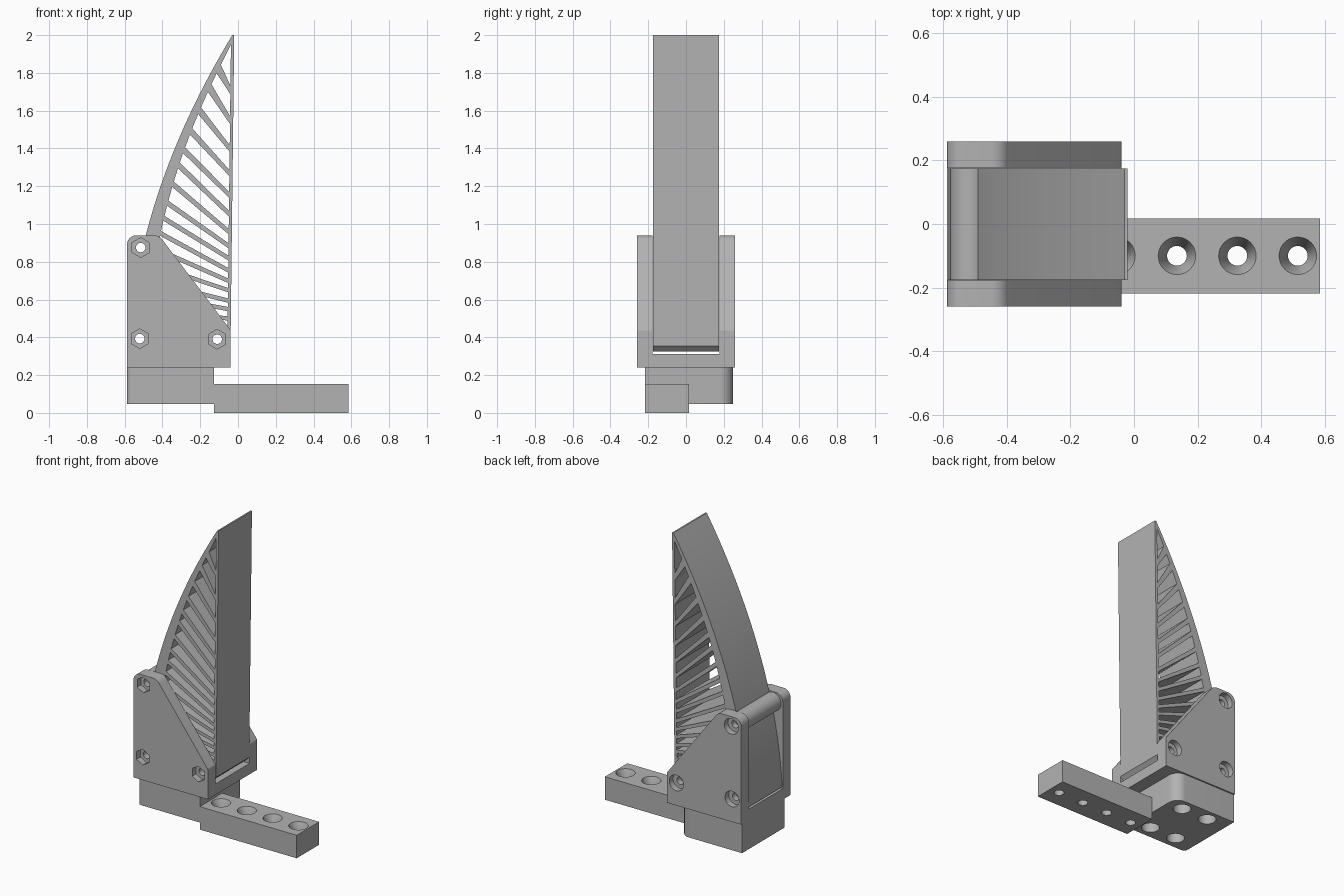
import bpy, bmesh, math
from mathutils import Vector, Matrix

cube = bpy.data.objects.get("Cube")
if cube:
    bpy.data.objects.remove(cube, do_unlink=True)

grey = bpy.data.materials.new("plain grey")
grey.use_nodes = True
COLOUR = (0.45, 0.45, 0.45, 1)
grey.diffuse_color = COLOUR
grey.node_tree.nodes["Principled BSDF"].inputs["Base Color"].default_value = COLOUR


def make(name, bm):
    bmesh.ops.recalc_face_normals(bm, faces=bm.faces)
    mesh = bpy.data.meshes.new(name)
    bm.to_mesh(mesh)
    bm.free()
    mesh.materials.append(grey)
    obj = bpy.data.objects.new(name, mesh)
    bpy.context.collection.objects.link(obj)
    return obj


def rounded(corners, steps=8):
    """Outline from (u, v, radius) corners, with each corner filleted."""
    out = []
    for i, (u, v, r) in enumerate(corners):
        p = Vector((u, v))
        if not r:
            out.append(p)
            continue
        a = (Vector(corners[i - 1][:2]) - p).normalized()
        b = (Vector(corners[(i + 1) % len(corners)][:2]) - p).normalized()
        half = a.angle(b) / 2
        centre = p + (a + b).normalized() * r / math.sin(half)
        start = p + a * r / math.tan(half) - centre
        end = p + b * r / math.tan(half) - centre
        for k in range(steps + 1):
            t = k / steps
            out.append(centre + start.lerp(end, t).normalized() * r)
    return out


def add_prism(bm, outline, axis, lo, hi):
    def place(p, d):
        return (p[0], d, p[1]) if axis == "Y" else (p[0], p[1], d)
    bottom = [bm.verts.new(place(p, lo)) for p in outline]
    top = [bm.verts.new(place(p, hi)) for p in outline]
    bm.faces.new(bottom)
    bm.faces.new(top)
    n = len(outline)
    for i in range(n):
        j = (i + 1) % n
        bm.faces.new((bottom[i], bottom[j], top[j], top[i]))


def prism(name, outline, axis, lo, hi):
    bm = bmesh.new()
    add_prism(bm, outline, axis, lo, hi)
    return make(name, bm)


def ring(x, v, r, sides=32):
    return [(x + r * math.sin(math.tau * k / sides), v + r * math.cos(math.tau * k / sides))
            for k in range(sides)]


def cut(obj, cutter):
    """Subtract the cutter and discard it."""
    mod = obj.modifiers.new("cut", "BOOLEAN")
    mod.operation, mod.solver, mod.object = "DIFFERENCE", "EXACT", cutter
    graph = bpy.context.evaluated_depsgraph_get()
    mesh = bpy.data.meshes.new_from_object(obj.evaluated_get(graph))
    obj.modifiers.remove(mod)
    obj.data = mesh
    bpy.data.objects.remove(cutter, do_unlink=True)


# Shared dimensions
SCREWS = [(-0.515, 0.875), (-0.52, 0.393), (-0.11, 0.39)]
INNER, OUTER = 0.178, 0.259
BOTTOM, TOP = 0.325, 2.0


def drill_screws(obj):
    bm = bmesh.new()
    for x, z in SCREWS:
        add_prism(bm, ring(x, z, 0.025), "Y", -0.5, 0.5)
    cut(obj, make("screw_cutter", bm))


# Curved finger: back arc, front strip and slanted ribs between cells
def back(z):
    return -0.585 + 0.2 * (z - BOTTOM) + 0.164 * (z - BOTTOM) * (z - 1.2)


def front(z):
    return -0.04 + 0.012 * (z - BOTTOM)


def back_inside(z):
    return back(z) + 0.123 - 0.05 * z


def front_inside(z):
    return front(z) - 0.017


outline = [(front(BOTTOM + 0.03), BOTTOM + 0.03), (front(BOTTOM) - 0.03, BOTTOM)]
outline += [(back(z), z) for z in [BOTTOM + (TOP - BOTTOM) * k / 32 for k in range(33)]]
outline.append((front(TOP), TOP))
finger = prism("finger", outline, "Y", -INNER + 0.002, INNER - 0.003)

# Height of each rib at the front strip, and its rise towards the back
ribs = [(1.71, 0.11), (1.55, 0.17), (1.40, 0.20), (1.27, 0.22), (1.155, 0.235),
        (1.055, 0.255), (0.96, 0.25), (0.885, 0.225), (0.82, 0.21), (0.755, 0.195),
        (0.70, 0.165), (0.65, 0.13), (0.595, 0.10), (0.55, 0.075), (0.50, 0.05),
        (0.45, 0.01)]


def rib_edge(rib, side):
    z_front, z_back = rib[0], rib[0] + rib[1]
    slope = rib[1] / (front_inside(z_front) - back_inside(z_back))
    h = side * 0.011 * math.hypot(1, slope)
    return [(back_inside(z_back + h), z_back + h), (front_inside(z_front + h), z_front + h)]


cells = bmesh.new()
upper = [(front_inside(1.95), 1.95)]
for rib in ribs:
    add_prism(cells, upper + rib_edge(rib, 1), "Y", -0.4, 0.4)
    upper = rib_edge(rib, -1)[::-1]
cut(finger, make("cell_cutter", cells))
drill_screws(finger)

# Round boss around the upper screw
boss = prism("upper_boss", ring(*SCREWS[0], 0.062, 40), "Y", -INNER + 0.002, INNER - 0.003)
drill_screws(boss)

# Side plates, with hexagonal recesses in front and round ones behind
plate_shape = rounded([(-0.588, 0.24, 0), (-0.04, 0.24, 0), (-0.04, 0.44, 0.02),
                       (-0.418, 0.94, 0.06), (-0.588, 0.94, 0.05)])
for name, side, sides in (("front_side_plate", -1, 6), ("back_side_plate", 1, 32)):
    plate = prism(name, plate_shape, "Y", side * INNER, side * OUTER)
    drill_screws(plate)
    recess = bmesh.new()
    for x, z in SCREWS:
        add_prism(recess, ring(x, z, 0.052, sides), "Y", side * (OUTER - 0.04), side * 0.4)
    cut(plate, make("recess_cutter", recess))

# Floor joining the plates
floor = [(-0.588, -INNER), (-0.04, -INNER), (-0.04, INNER), (-0.588, INNER)]
prism("holder_floor", floor, "Z", 0.24, 0.313)

# Mounting block with blind holes underneath
block_shape = rounded([(-0.588, -0.218, 0.03), (-0.128, -0.218, 0),
                       (-0.128, 0.25, 0.07), (-0.588, 0.25, 0)])
block = prism("mounting_block", block_shape, "Z", 0.047, 0.24)
holes = bmesh.new()
for x in (-0.24, -0.44):
    for y in (-0.13, 0.17):
        add_prism(holes, ring(x, y, 0.055), "Z", -0.1, 0.15)
cut(block, make("block_hole_cutter", holes))

# Bar with a row of countersunk holes
bar_shape = [(-0.128, -0.218), (0.585, -0.218), (0.585, 0.017), (-0.128, 0.017)]
bar = prism("mounting_bar", bar_shape, "Z", 0.0, 0.153)
for k in range(4):
    x = -0.055 + 0.19 * k
    through = bmesh.new()
    add_prism(through, ring(x, -0.1, 0.031), "Z", -0.1, 0.3)
    cut(bar, make("bar_hole_cutter", through))
    sink = bmesh.new()
    bmesh.ops.create_cone(sink, cap_ends=True, segments=32, radius1=0.028, radius2=0.062,
                          depth=0.08, matrix=Matrix.Translation((x, -0.1, 0.12)))
    cut(bar, make("sink_cutter", sink))

# Smooth the curved surfaces and keep the corners crisp
bpy.ops.object.select_all(action="DESELECT")
for obj in bpy.context.collection.objects:
    if obj.type == "MESH" and obj.data.materials and obj.data.materials[0] == grey:
        obj.select_set(True)
        bpy.context.view_layer.objects.active = obj
bpy.ops.object.shade_smooth_by_angle(angle=math.radians(30))
